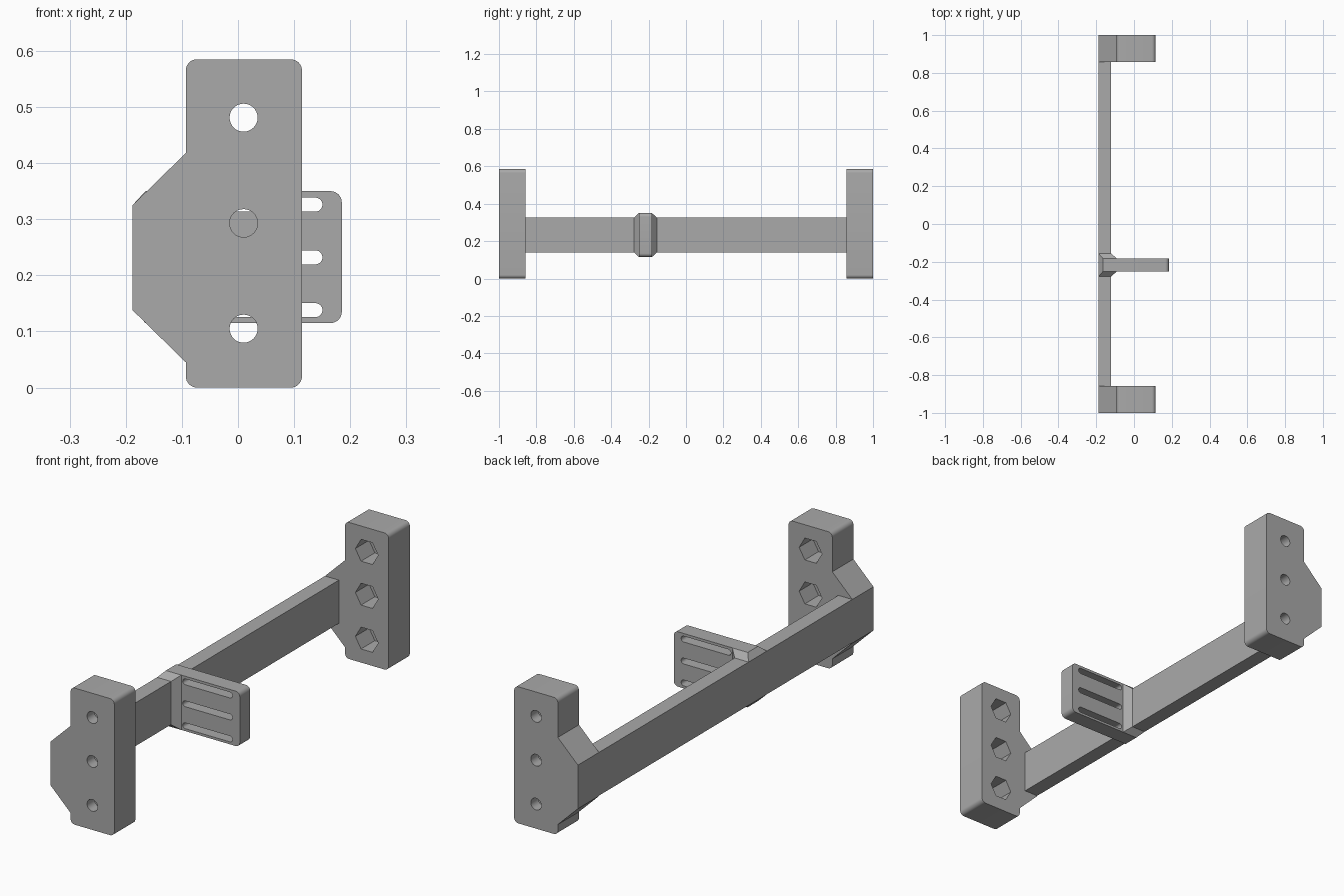
import bpy, bmesh, math
from mathutils import Vector

old = bpy.data.objects.get("Cube")
if old:
    bpy.data.objects.remove(old, do_unlink=True)

grey = bpy.data.materials.new("mid grey")
grey.use_nodes = True
grey.diffuse_color = (0.4, 0.4, 0.4, 1)
grey.node_tree.nodes["Principled BSDF"].inputs["Base Color"].default_value = (0.4, 0.4, 0.4, 1)


def make_object(name, bm):
    bmesh.ops.recalc_face_normals(bm, faces=bm.faces)
    mesh = bpy.data.meshes.new(name)
    bm.to_mesh(mesh)
    bm.free()
    mesh.materials.append(grey)
    obj = bpy.data.objects.new(name, mesh)
    bpy.context.collection.objects.link(obj)
    return obj


def activate(obj):
    bpy.ops.object.select_all(action='DESELECT')
    obj.select_set(True)
    bpy.context.view_layer.objects.active = obj


def arc(cx, cz, radius, start, end, steps):
    """Points on an arc in the xz plane, angles in degrees."""
    angles = [math.radians(start + (end - start) * i / steps) for i in range(steps + 1)]
    return [(cx + radius * math.cos(a), cz + radius * math.sin(a)) for a in angles]


def prism(name, outline, y0, y1):
    """Extrude an xz outline from y0 to y1."""
    bm = bmesh.new()
    face = bm.faces.new([bm.verts.new((x, y0, z)) for x, z in outline])
    new = bmesh.ops.extrude_face_region(bm, geom=[face])["geom"]
    verts = [g for g in new if isinstance(g, bmesh.types.BMVert)]
    bmesh.ops.translate(bm, verts=verts, vec=(0, y1 - y0, 0))
    return make_object(name, bm)


def cut(obj, cutters):
    activate(obj)
    for cutter in cutters:
        mod = obj.modifiers.new("cut", 'BOOLEAN')
        mod.operation = 'DIFFERENCE'
        mod.solver = 'EXACT'
        mod.object = cutter
        bpy.ops.object.modifier_apply(modifier=mod.name)
        bpy.data.objects.remove(cutter, do_unlink=True)


def smooth(obj):
    activate(obj)
    bpy.ops.object.shade_smooth_by_angle(angle=math.radians(30))


# Shared dimensions
BACK, BAR_FRONT, BAR_LOW, BAR_HIGH = -0.188, -0.122, 0.14, 0.325
INNER = 0.857
PLATE_Y, PLATE_HALF, COLLAR_HALF = -0.217, 0.035, 0.062
PLATE_X, PLATE_END, PLATE_LOW, PLATE_HIGH = -0.092, 0.185, 0.115, 0.35
R = 0.02

# End blocks: rounded outline with a tapered shoulder, bolt holes and hex nut pockets
left, right, top = -0.093, 0.114, 0.585
block_outline = (
    arc(left + R, R, R, 180, 270, 8) + arc(right - R, R, R, 270, 360, 8)
    + arc(right - R, top - R, R, 0, 90, 8) + arc(left + R, top - R, R, 90, 180, 8)
    + [(left, 0.418), (BACK, BAR_HIGH), (BACK, 0.138), (left, 0.045)]
)
for name, side in (("front_end_block", -1), ("back_end_block", 1)):
    block = prism(name, block_outline, side * INNER, side)
    cutters = []
    for z in (0.105, 0.293, 0.481):
        cutters.append(prism("hole", arc(0.01, z, 0.025, 0, 360, 32)[:-1], side * 0.8, side * 1.1))
        cutters.append(prism("pocket", arc(0.01, z, 0.054, 0, 360, 6)[:-1], side * 0.8, side * 0.95))
    cut(block, cutters)
    smooth(block)

# Long bar, in two lengths either side of the collar
bar_outline = [(BACK, BAR_LOW), (BAR_FRONT, BAR_LOW), (BAR_FRONT, BAR_HIGH), (BACK, BAR_HIGH)]
prism("front_bar", bar_outline, -INNER, PLATE_Y - COLLAR_HALF)
prism("back_bar", bar_outline, PLATE_Y + COLLAR_HALF, INNER)

# Collar: chamfered transition from the bar to the plate
bm = bmesh.new()
plate_root = [(x, z) for x in (-0.165, PLATE_X) for z in (PLATE_LOW, PLATE_HIGH)]
for section, half in ((bar_outline, COLLAR_HALF), (plate_root, PLATE_HALF)):
    for x, z in section:
        for s in (-1, 1):
            bm.verts.new((x, PLATE_Y + s * half, z))
bmesh.ops.convex_hull(bm, input=bm.verts)
bmesh.ops.dissolve_limit(bm, angle_limit=0.01, verts=bm.verts, edges=bm.edges)
make_object("collar", bm)

# Slotted plate with rounded outer corners
plate_outline = (
    [(PLATE_X, PLATE_LOW)]
    + arc(PLATE_END - R, PLATE_LOW + R, R, 270, 360, 8)
    + arc(PLATE_END - R, PLATE_HIGH - R, R, 0, 90, 8)
    + [(PLATE_X, PLATE_HIGH)]
)
plate = prism("slotted_plate", plate_outline, PLATE_Y - PLATE_HALF, PLATE_Y + PLATE_HALF)
slots = []
for z in (0.138, 0.232, 0.326):
    outline = arc(-0.073, z, 0.0125, 90, 270, 12) + arc(0.138, z, 0.0125, -90, 90, 12)
    slots.append(prism("slot", outline, PLATE_Y - 0.1, PLATE_Y + 0.1))
cut(plate, slots)
smooth(plate)
